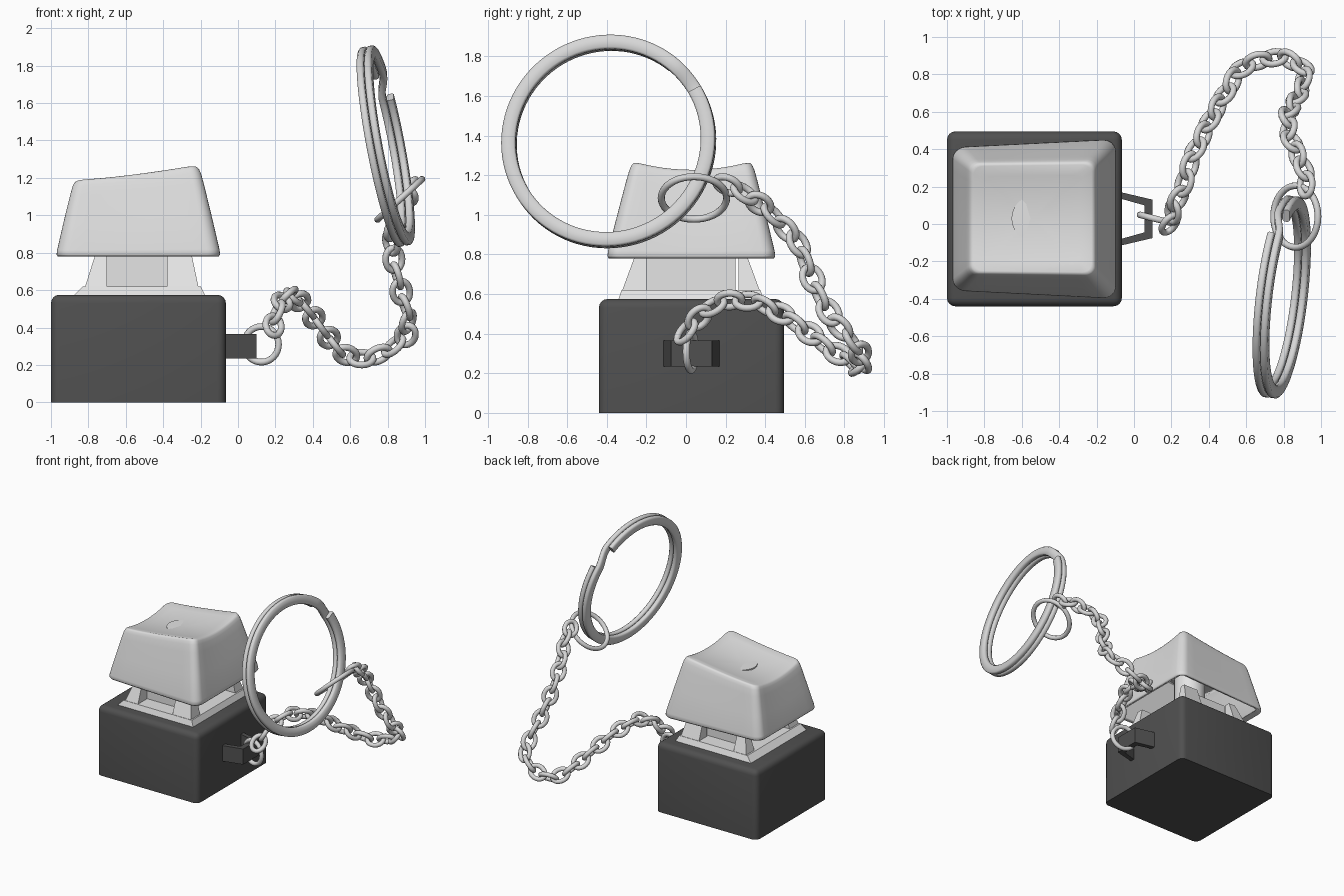
import bpy, bmesh, math
from mathutils import Vector

cube = bpy.data.objects.get("Cube")
if cube:
    bpy.data.objects.remove(cube, do_unlink=True)


def material(name, value):
    m = bpy.data.materials.new(name)
    m.use_nodes = True
    color = (value, value, value, 1)
    m.diffuse_color = color
    m.node_tree.nodes["Principled BSDF"].inputs["Base Color"].default_value = color
    return m


dark = material("dark_plastic", 0.08)
white = material("keycap_white", 0.72)
clear = material("housing_pale", 0.78)
steel = material("steel", 0.68)


def finish(name, bm, mat, angle=35):
    bmesh.ops.recalc_face_normals(bm, faces=bm.faces)
    me = bpy.data.meshes.new(name)
    bm.to_mesh(me)
    bm.free()
    ob = bpy.data.objects.new(name, me)
    bpy.context.collection.objects.link(ob)
    me.materials.append(mat)
    bpy.ops.object.select_all(action="DESELECT")
    ob.select_set(True)
    bpy.context.view_layer.objects.active = ob
    bpy.ops.object.shade_smooth_by_angle(angle=math.radians(angle))
    return ob


def loft(bm, loops, closed_path=False, caps=False):
    """Skin a series of equal vertex loops."""
    rows = [[bm.verts.new(p) for p in loop] for loop in loops]
    pairs = list(zip(rows, rows[1:]))
    if closed_path:
        pairs.append((rows[-1], rows[0]))
    n = len(rows[0])
    for a, b in pairs:
        for i in range(n):
            j = (i + 1) % n
            bm.faces.new((a[i], a[j], b[j], b[i]))
    if caps:
        bm.faces.new(rows[0][::-1])
        bm.faces.new(rows[-1])
    return rows


def rect(x0, x1, y0, y1, z):
    return [(x0, y0, z), (x1, y0, z), (x1, y1, z), (x0, y1, z)]


def block(name, bottom, top, mat):
    bm = bmesh.new()
    loft(bm, [bottom, top], caps=True)
    return finish(name, bm, mat)


def sweep(name, path, normal, profile, mat, closed=True):
    """Sweep a profile along a nearly planar path with the given plane normal."""
    loops, n = [], len(path)
    for i, p in enumerate(path):
        a = path[(i - 1) % n] if closed else path[max(i - 1, 0)]
        b = path[(i + 1) % n] if closed else path[min(i + 1, n - 1)]
        side = (b - a).normalized().cross(normal).normalized()
        loops.append([p + side * u + normal * v for u, v in profile])
    bm = bmesh.new()
    loft(bm, loops, closed, not closed)
    return finish(name, bm, mat, 50)


def oval(name, center, a_dir, b_dir, a, b, wire, steps):
    turn = [math.tau * i / steps for i in range(steps)]
    path = [center + a_dir * a * math.cos(t) + b_dir * b * math.sin(t) for t in turn]
    round_wire = [(wire * math.cos(math.tau * i / 10), wire * math.sin(math.tau * i / 10))
                  for i in range(10)]
    return sweep(name, path, a_dir.cross(b_dir).normalized(), round_wire, steel)


# Base block with softened corners and top rim
bm = bmesh.new()
loft(bm, [rect(-1, -0.065, -0.44, 0.495, 0), rect(-1, -0.065, -0.44, 0.495, 0.575)], caps=True)
edges = [e for e in bm.edges if max(v.co.z for v in e.verts) > 0.1]
bmesh.ops.bevel(bm, geom=edges, offset=0.045, segments=4, profile=0.5, affect="EDGES")
finish("base", bm, dark)

# Chain bracket on the side of the base
outline = [(-0.07, 0.17), (0.1, 0.13), (0.1, -0.075), (-0.07, -0.115),
           (-0.07, -0.08), (0.055, -0.045), (0.055, 0.1), (-0.07, 0.135)]
block("bracket", [(x, y, 0.235) for x, y in outline], [(x, y, 0.365) for x, y in outline], dark)

# Switch housing: sloped collar, inner core and four tapered corner posts
block("housing_collar", rect(-0.89, -0.17, -0.345, 0.4, 0.56),
      rect(-0.83, -0.2, -0.325, 0.375, 0.62), clear)
block("housing_core", rect(-0.7, -0.37, -0.2, 0.25, 0.6), rect(-0.7, -0.37, -0.2, 0.25, 0.8), clear)
for label, xo, xt, xi in (("left", -0.21, -0.25, -0.38), ("right", -0.82, -0.76, -0.7)):
    for side, yo, yt, yi in (("front", -0.325, -0.255, -0.2), ("back", 0.375, 0.305, 0.265)):
        block(f"housing_post_{side}_{label}",
              rect(min(xo, xi), max(xo, xi), min(yo, yi), max(yo, yi), 0.61),
              rect(min(xt, xi), max(xt, xi), min(yt, yi), max(yt, yi), 0.8), clear)
bpy.ops.mesh.primitive_cylinder_add(vertices=24, radius=0.12, depth=0.4, location=(-0.535, 0.03, 0.98))
stem = bpy.context.object
stem.name = "stem"
stem.data.materials.append(clear)
bpy.ops.object.shade_smooth_by_angle()


# Keycap: hollow tapered shell with a sloped, dished top
def rounded(n=6, r=0.16):
    pts = []
    for k, (sx, sy) in enumerate(((1, 1), (-1, 1), (-1, -1), (1, -1))):
        for i in range(n + 1):
            t = math.pi / 2 * (k + i / n)
            pts.append((sx * (1 - r) + r * math.cos(t), sy * (1 - r) + r * math.sin(t)))
        # extra points along each side let the dish curve smoothly
        x, y = pts[-1]
        dx, dy = ((0, -1), (0, -1), (0, 1), (0, 1))[k] if k % 2 else ((-1, 0), None, (1, 0))[k]
        if k == 1:
            dx, dy = 0, -1
        if k == 1 or k == 3:
            dx, dy = (0, -1) if k == 1 else (0, 1)
        span = 2 * (1 - r)
        pts += [(x + dx * span * j / 10, y + dy * span * j / 10) for j in range(1, 10)]
    return pts


def top_z(x, y):
    u = min(max((x + 0.86) / 0.63, 0), 1)
    v = min(max((y - 0.03) / 0.29, -1), 1)
    return 1.193 + 0.074 * u ** 1.4 - 0.04 * (1 - v * v)


def cap_loop(f, t, scale=1.0):
    loop = []
    for px, py in rounded():
        px, py = px * scale, py * scale
        low = (-0.533 + 0.437 * px, 0.027 + py * (0.405 + 0.022 * px))
        high = (-0.542 + 0.338 * px, 0.03 + py * (0.305 + 0.005 * px))
        x, y = (a + (b - a) * f for a, b in zip(low, high))
        loop.append((x, y, 0.78 + (top_z(x, y) - 0.78) * t))
    return loop


bm = bmesh.new()
steps = ((0, 0, 0.985), (0, 0.025, 1), (0.03, 0.08, 1), (0.42, 0.45, 1), (0.8, 0.8, 1),
         (0.94, 0.92, 1), (1, 0.97, 0.99), (1, 0.992, 0.965), (1, 1, 0.93),
         (1, 1, 0.75), (1, 1, 0.5), (1, 1, 0.25))
rows = loft(bm, [cap_loop(*s) for s in steps])
hub = bm.verts.new((-0.542, 0.03, top_z(-0.542, 0.03)))
for i, v in enumerate(rows[-1]):
    bm.faces.new((v, rows[-1][(i + 1) % len(rows[-1])], hub))
cap = finish("keycap", bm, white, 60)
shell = cap.modifiers.new("wall", "SOLIDIFY")
shell.thickness = 0.04
shell.offset = -1

# Ring through the bracket
up = Vector((0, 0, 1))
oval("bracket_ring", Vector((0.125, 0.025, 0.31)), Vector((0.97, -0.25, 0)).normalized(),
     up, 0.095, 0.095, 0.018, 32)

# Chain of twisted oval links following a hanging path
course = [Vector(p) for p in (
    (0.19, 0.0, 0.41), (0.22, 0.1, 0.52), (0.27, 0.22, 0.57), (0.31, 0.36, 0.56),
    (0.37, 0.48, 0.50), (0.43, 0.6, 0.42), (0.49, 0.7, 0.34), (0.55, 0.81, 0.27),
    (0.62, 0.86, 0.23), (0.72, 0.89, 0.24), (0.82, 0.885, 0.29), (0.9, 0.84, 0.36),
    (0.91, 0.75, 0.46), (0.87, 0.67, 0.6), (0.84, 0.62, 0.72), (0.82, 0.57, 0.85),
    (0.83, 0.47, 0.97), (0.87, 0.38, 1.05), (0.91, 0.29, 1.11), (0.92, 0.21, 1.15))]
lengths = [0]
for a, b in zip(course, course[1:]):
    lengths.append(lengths[-1] + (b - a).length)


def along(s):
    i = 0
    while i < len(course) - 2 and lengths[i + 1] < s:
        i += 1
    return course[i].lerp(course[i + 1], (s - lengths[i]) / (lengths[i + 1] - lengths[i]))


count = round(lengths[-1] / 0.095)
for k in range(count + 1):
    s = lengths[-1] * k / count
    tangent = (along(s + 0.04) - along(s - 0.04)).normalized()
    flat = tangent.cross(up).normalized()
    lift = flat.cross(tangent)
    roll = math.radians(45 if k % 2 else -45)
    oval(f"chain_link_{k + 1}", along(s), tangent, flat * math.cos(roll) + lift * math.sin(roll),
         0.065, 0.048, 0.018, 22)

# Connecting ring between the chain and the split ring
oval("connecting_ring", Vector((0.865, 0.04, 1.085)), Vector((0.74, 0, 0.67)).normalized(),
     Vector((0, 1, 0)), 0.16, 0.165, 0.018, 40)

# Split ring: two flat coils joined by a short step
axis = Vector((1, -0.12, 0.19)).normalized()
e1 = (Vector((0, 1, 0)) - axis * axis.y).normalized()
e2 = axis.cross(e1)
center = Vector((0.79, -0.39, 1.37))
start, gap, turns = math.radians(40), math.radians(10), 180
path = []
for i in range(turns + 1):
    t = gap + (2 * math.tau - 2 * gap) * i / turns
    h = min(max((t - math.tau) / (2 * gap) + 0.5, 0), 1)
    h = h * h * (3 - 2 * h) - 0.5
    path.append(center + 0.507 * (e1 * math.cos(t + start) + e2 * math.sin(t + start)) + axis * h * 0.042)
w, d, c = 0.036, 0.019, 0.009
flat_wire = [(w, d - c), (w - c, d), (c - w, d), (-w, d - c),
             (-w, c - d), (c - w, -d), (w - c, -d), (w, c - d)]
sweep("split_ring", path, axis, flat_wire, steel, closed=False)
